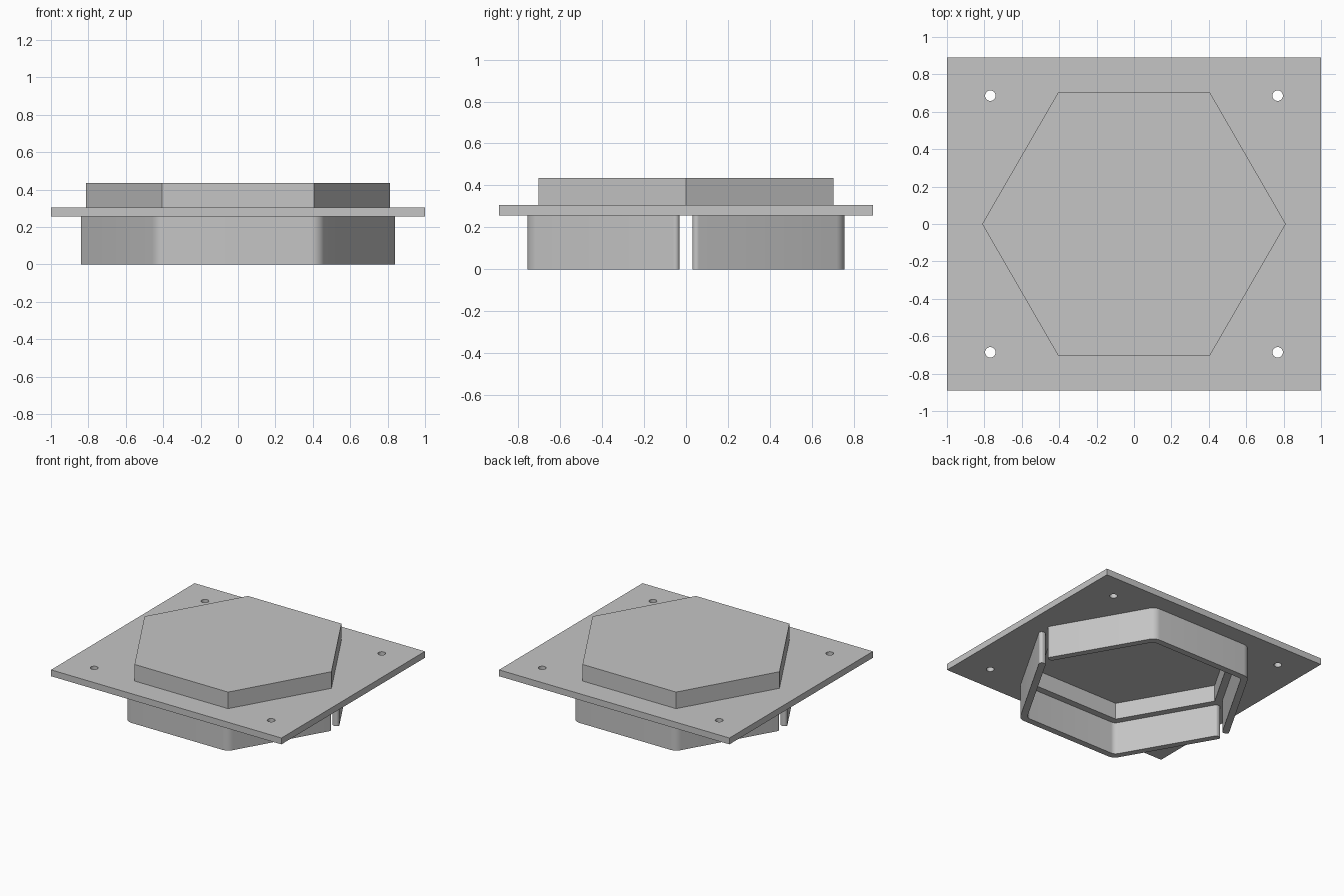
import bpy, bmesh, math
from mathutils import Vector

if "Cube" in bpy.data.objects:
    bpy.data.objects.remove(bpy.data.objects["Cube"], do_unlink=True)

grey = bpy.data.materials.new("mid grey")
grey.use_nodes = True
COLOUR = (0.56, 0.56, 0.56, 1)
grey.diffuse_color = COLOUR
grey.node_tree.nodes["Principled BSDF"].inputs["Base Color"].default_value = COLOUR

# Heights shared by the parts
PLATE_BOTTOM, PLATE_TOP, CAP_TOP, WALL = 0.256, 0.306, 0.436, 0.05
CAP_APOTHEM, SKIRT_APOTHEM, GAP = 0.703, 0.756, 0.031


def prism(name, outline, z0, z1):
    """Extrude a flat outline between two heights."""
    bm = bmesh.new()
    face = bm.faces.new([bm.verts.new((p[0], p[1], z0)) for p in outline])
    top = bmesh.ops.extrude_face_region(bm, geom=[face])["geom"]
    moved = [v for v in top if isinstance(v, bmesh.types.BMVert)]
    bmesh.ops.translate(bm, verts=moved, vec=(0, 0, z1 - z0))
    bmesh.ops.recalc_face_normals(bm, faces=bm.faces)
    mesh = bpy.data.meshes.new(name)
    bm.to_mesh(mesh)
    bm.free()
    mesh.materials.append(grey)
    obj = bpy.data.objects.new(name, mesh)
    bpy.context.collection.objects.link(obj)
    return obj


def ring(sides, radius, cx=0, cy=0):
    return [(cx + radius * math.cos(math.tau * i / sides),
             cy + radius * math.sin(math.tau * i / sides)) for i in range(sides)]


def hexagon(apothem):
    return ring(6, apothem / math.cos(math.pi / 6))


def activate(obj):
    bpy.ops.object.select_all(action='DESELECT')
    obj.select_set(True)
    bpy.context.view_layer.objects.active = obj


def cut(obj, cutter):
    """Subtract the cutter, then discard it."""
    cutter.hide_render = True
    mod = obj.modifiers.new("cut", 'BOOLEAN')
    mod.operation, mod.solver, mod.object = 'DIFFERENCE', 'EXACT', cutter
    activate(obj)
    bpy.ops.object.modifier_apply(modifier=mod.name)
    bpy.data.objects.remove(cutter, do_unlink=True)


def rounded(corners, steps=8):
    """Round each (x, y, radius) corner of a closed outline."""
    out = []
    for i, (x, y, r) in enumerate(corners):
        p = Vector((x, y))
        u = (Vector(corners[i - 1][:2]) - p).normalized()
        w = (Vector(corners[(i + 1) % len(corners)][:2]) - p).normalized()
        half = u.angle(w) / 2
        centre = p + (u + w).normalized() * r / math.sin(half)
        start = p + u * r / math.tan(half) - centre
        end = p + w * r / math.tan(half) - centre
        sweep = start.angle(end)
        for k in range(steps + 1):
            t = k / steps
            q = (start * math.sin((1 - t) * sweep) + end * math.sin(t * sweep)) / math.sin(sweep)
            out.append(centre + q)
    return out


def recess():
    return prism("recess_cutter", hexagon(CAP_APOTHEM - WALL),
                 PLATE_BOTTOM - 0.1, CAP_TOP - WALL)


# Flat mounting plate with the recess opening and four screw holes
plate = prism("mounting_plate", [(-1, -0.89), (1, -0.89), (1, 0.89), (-1, 0.89)],
              PLATE_BOTTOM, PLATE_TOP)
cut(plate, recess())
for sx in (-1, 1):
    for sy in (-1, 1):
        cut(plate, prism("hole_cutter", ring(32, 0.028, sx * 0.768, sy * 0.686), 0.2, 0.4))

# Hollow hexagonal cap
cap = prism("hexagonal_cap", hexagon(CAP_APOTHEM), PLATE_TOP, CAP_TOP)
cut(cap, recess())


# Split hexagonal skirt: two rounded half rings below the plate
def half_edge(apothem, corner_radius):
    radius = apothem / math.cos(math.pi / 6)
    end = radius - GAP * math.tan(math.pi / 6)
    return [(end, GAP, 0.02), (radius / 2, apothem, corner_radius),
            (-radius / 2, apothem, corner_radius), (-end, GAP, 0.02)]


skirt_outline = rounded(half_edge(SKIRT_APOTHEM, 0.075)
                        + half_edge(SKIRT_APOTHEM - WALL, 0.05)[::-1])
for name, side in (("back_skirt", 1), ("front_skirt", -1)):
    prism(name, [(p.x, p.y * side) for p in skirt_outline], 0, PLATE_BOTTOM)

# Smooth the rounded walls while keeping the hard edges
for name in ("mounting_plate", "hexagonal_cap", "back_skirt", "front_skirt"):
    activate(bpy.data.objects[name])
    bpy.ops.object.shade_smooth_by_angle(angle=math.radians(30))
